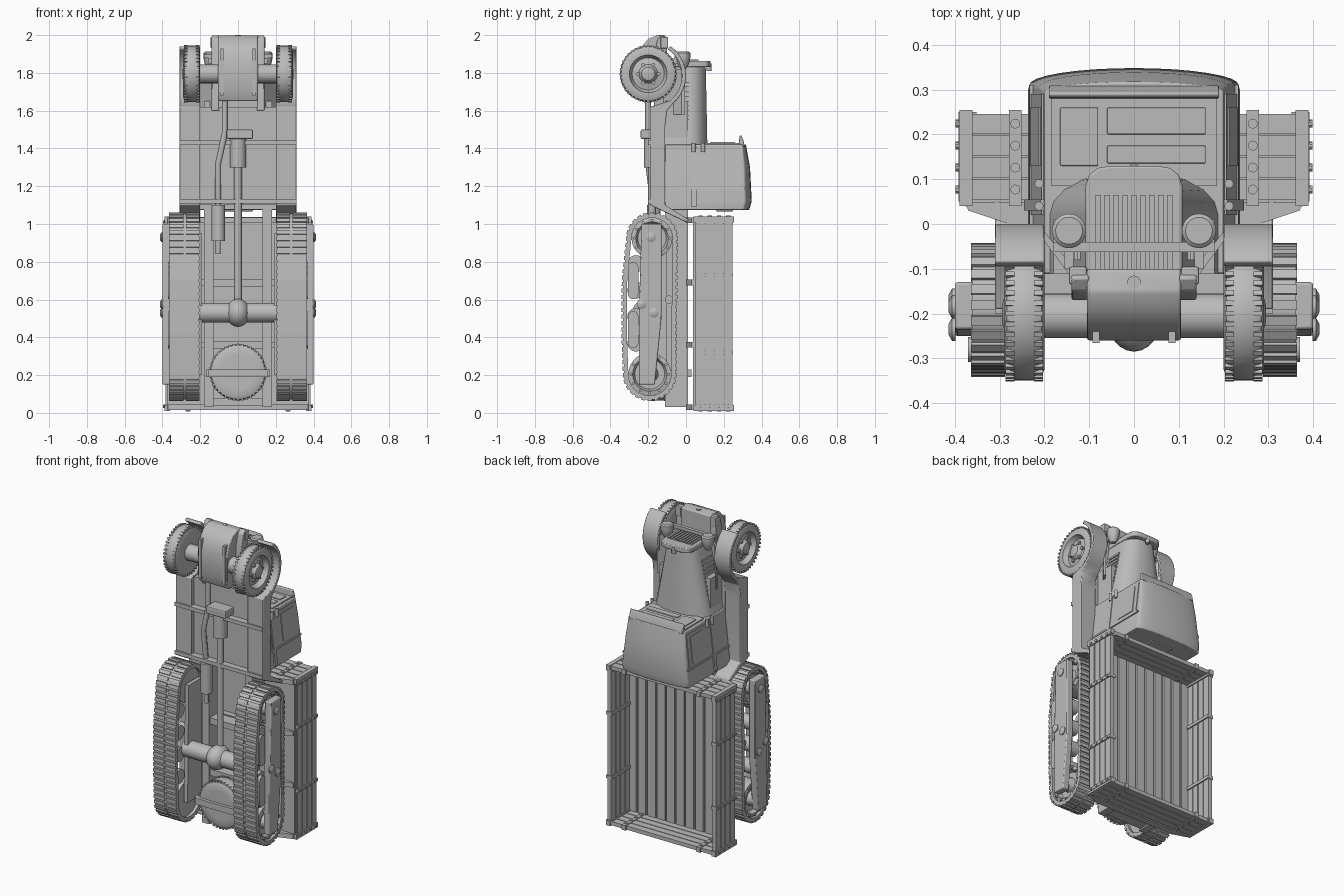
import bpy, bmesh, math
from mathutils import Vector, Matrix
from mathutils.geometry import convex_hull_2d

default_cube = bpy.data.objects.get("Cube")
if default_cube:
    bpy.data.objects.remove(default_cube, do_unlink=True)

grey = bpy.data.materials.new("plain_grey")
grey.use_nodes = True
grey.diffuse_color = (.5, .5, .5, 1)
grey.node_tree.nodes["Principled BSDF"].inputs["Base Color"].default_value = grey.diffuse_color

# Turns local z into the chosen world axis
TURN = {"x": Matrix(((0, 0, 1), (1, 0, 0), (0, 1, 0))),
        "y": Matrix(((0, 1, 0), (0, 0, 1), (1, 0, 0))),
        "z": Matrix.Identity(3)}


def finish(name, bm, mirror=False, bevel=0, smooth=True):
    bmesh.ops.recalc_face_normals(bm, faces=bm.faces[:])
    mesh = bpy.data.meshes.new(name)
    bm.to_mesh(mesh)
    bm.free()
    mesh.materials.append(grey)
    obj = bpy.data.objects.new(name, mesh)
    bpy.context.collection.objects.link(obj)
    if bevel:
        mod = obj.modifiers.new("soft_edges", "BEVEL")
        mod.width, mod.segments = bevel, 2
    if mirror:
        obj.modifiers.new("other_side", "MIRROR")
    if smooth:
        bpy.context.view_layer.objects.active = obj
        obj.select_set(True)
        bpy.ops.object.shade_smooth_by_angle(angle=math.radians(35))
        obj.select_set(False)
    return obj


def box(name, xs, ys, zs, mirror=False, bevel=0):
    lo, hi = map(Vector, zip(xs, ys, zs))
    bm = bmesh.new()
    size = Matrix.Diagonal((*(hi - lo), 1))
    bmesh.ops.create_cube(bm, size=1, matrix=Matrix.Translation((lo + hi) / 2) @ size)
    return finish(name, bm, mirror, bevel, smooth=False)


def add_rings(bm, rings, closed=False):
    loops = [[bm.verts.new(p) for p in ring] for ring in rings]
    count = len(loops[0])
    pairs = list(zip(loops, loops[1:])) + ([(loops[-1], loops[0])] if closed else [])
    for a, b in pairs:
        for i in range(count):
            j = (i + 1) % count
            bm.faces.new((a[i], a[j], b[j], b[i]))
    if not closed:
        bm.faces.new(loops[0])
        bm.faces.new(loops[-1])


def loft(name, rings, mirror=False, bevel=0):
    bm = bmesh.new()
    add_rings(bm, rings)
    return finish(name, bm, mirror, bevel)


def prism(name, axis, points, span, mirror=False, bevel=0):
    return loft(name, [[TURN[axis] @ Vector((u, v, w)) for u, v in points] for w in span], mirror, bevel)


def add_lathe(bm, axis, profile, centre, sides=32):
    rings = []
    for radius, height in profile:
        ring = []
        for i in range(sides):
            a = math.tau * i / sides
            ring.append(Vector(centre) + TURN[axis] @ Vector((radius * math.cos(a), radius * math.sin(a), height)))
        rings.append(ring)
    add_rings(bm, rings)


def lathe(name, axis, profile, centre, mirror=False, sides=32):
    bm = bmesh.new()
    add_lathe(bm, axis, profile, centre, sides)
    return finish(name, bm, mirror)


def cylinder(name, axis, radius, span, centre, mirror=False, sides=24):
    return lathe(name, axis, [(radius, h) for h in span], centre, mirror, sides)


def arc(cu, cv, radius, start, end, steps):
    angles = [math.radians(start + (end - start) * i / steps) for i in range(steps + 1)]
    return [(cu + radius * math.cos(a), cv + radius * math.sin(a)) for a in angles]


def tyre(name, axis, centre, width, mirror):
    # Rounded tyre, dished rim, hub and small tread lugs
    bm = bmesh.new()
    w = width / 2
    add_lathe(bm, axis, [(.09, -w), (.125, -w), (.142, -w * .85), (.149, -w * .5), (.149, w * .5), (.142, w * .85),
                         (.125, w), (.1, w), (.096, w * .7), (.085, w * .3), (.05, w * .5),
                         (.035, w), (.02, w * 1.1)], centre, 48)
    for i in range(40):
        spin = Matrix.Rotation(math.tau * i / 40, 4, "Z")
        for side in (-1, 1):
            place = Matrix.Translation(centre) @ TURN[axis].to_4x4() @ spin @ Matrix.Translation((.147, 0, side * w * .7))
            bmesh.ops.create_cube(bm, size=1, matrix=place @ Matrix.Diagonal((.01, .011, w * .45, 1)))
    for i in range(6):
        a = math.tau * i / 6
        offset = TURN[axis] @ Vector((.055 * math.cos(a), .055 * math.sin(a), 0))
        add_lathe(bm, axis, [(.01, 0), (.01, w * .75)], Vector(centre) + offset, 8)
    return finish(name, bm, mirror)


# Wheels and front axle
tyre("front_wheel", "x", (.245, -.2, 1.795), .09, True)
tyre("spare_wheel", "y", (0, -.14, .215), .1, False)
box("spare_wheel_strap", (-.16, .16), (-.21, -.19), (.19, .23))
box("spare_wheel_hanger", (.14, .17), (-.2, .03), (.19, .23), True)
cylinder("front_axle", "x", .05, (-.23, .23), (0, -.205, 1.795))

# Tracks: a closed belt around the wheels
RUN = [(-.18, .925, .13), (-.192, .205, .135), (-.236, .42, .099), (-.234, .7, .099)]


def belt_points(count):
    cloud = [p for y, z, r in RUN for p in arc(y, z, r, 0, 357, 119)]
    hull = [Vector(cloud[i]) for i in convex_hull_2d(cloud)]
    hull.append(hull[0])
    total = sum((b - a).length for a, b in zip(hull, hull[1:]))
    points, walked, step = [], 0, total / count
    for a, b in zip(hull, hull[1:]):
        length = (b - a).length
        while len(points) < count and len(points) * step < walked + length:
            points.append(a.lerp(b, (len(points) * step - walked) / length))
        walked += length
    return points


outer = belt_points(132)
bm = bmesh.new()
rings = []
for i, p in enumerate(outer):
    along = (outer[(i + 1) % len(outer)] - outer[i - 1]).normalized()
    out = Vector((along.y, -along.x))
    if out.dot(p - Vector((-.19, .55))) < 0:
        out = -out
    inner = p - out * .022
    rings.append([(.206, *p), (.362, *p), (.362, *inner), (.206, *inner)])
    if i % 2 == 0:
        frame = Matrix(((1, 0, 0, 0), (0, out.x, along.x, p.x), (0, out.y, along.y, p.y), (0, 0, 0, 1)))
        for x, w in ((.24, .07), (.326, .076)):
            bmesh.ops.create_cube(bm, size=1, matrix=frame @ Matrix.Translation((x, .001, 0)) @ Matrix.Diagonal((w, .012, .022, 1)))
add_rings(bm, rings, closed=True)
finish("track_belt", bm, True, smooth=False)

for label, (y, z, r) in zip(("drive", "idler"), RUN):
    r -= .022
    lathe(label + "_wheel", "x", [(r, -.06), (r, .06), (r * .8, .065), (r * .7, .04), (r * .4, .04), (r * .3, .08)],
          (.285, y, z), True, 40)
    for p in arc(y, z, r * .88, 0, 330, 11):
        cylinder(label + "_wheel_bolt", "x", .008, (.34, .358), (0, *p), True, 8)
for z in (.37, .51, .65, .79):
    cylinder("road_wheel", "x", .045, (.225, .35), (0, -.265, z), True)
for z in (.44, .7):
    prism("bogie_rocker", "x", arc(-.28, z + .07, .028, 0, 180, 8) + arc(-.28, z - .07, .028, 180, 360, 8), (.33, .37), True)
cylinder("return_roller", "x", .022, (.23, .35), (0, -.09, .6), True)
prism("track_side_beam", "x", [(-.235, 1), (-.13, 1), (-.13, .5), (-.165, .15), (-.25, .15), (-.25, .5)], (.355, .4), True, .006)
prism("track_inner_beam", "x", [(-.23, .95), (-.1, .95), (-.1, .2), (-.24, .2)], (.19, .215), True)
for y, z in ((-.185, .93), (-.235, .575), (-.17, .53)):
    lathe("beam_boss", "x", [(.026, 0), (.026, .008), (.012, .016)], (.398, y, z), True, 16)

# Rear axle, driveline and exhaust
cylinder("rear_axle", "x", .052, (-.23, .23), (0, -.2, .53))
bm = bmesh.new()
bmesh.ops.create_uvsphere(bm, u_segments=24, v_segments=16, radius=1,
                          matrix=Matrix.Translation((0, -.2, .53)) @ Matrix.Diagonal((.063, .085, .075, 1)))
finish("differential", bm)
cylinder("drive_shaft", "z", .02, (.55, 1.34), (0, -.18, 0), sides=16)
cylinder("gearbox", "z", .042, (1.3, 1.48), (0, -.18, 0))
box("gearbox_flange", (-.06, .08), (-.24, -.13), (1.45, 1.5), bevel=.008)
cylinder("muffler", "z", .036, (.91, 1.1), (-.105, -.17, 0))


def pipe(name, points, radius):
    curve = bpy.data.curves.new(name, "CURVE")
    curve.dimensions, curve.bevel_depth, curve.bevel_resolution = "3D", radius, 2
    line = curve.splines.new("POLY")
    line.points.add(len(points) - 1)
    for point, place in zip(line.points, points):
        point.co = (*place, 1)
    curve.materials.append(grey)
    bpy.context.collection.objects.link(bpy.data.objects.new(name, curve))


pipe("exhaust_pipe", [(-.07, -.2, 1.7), (-.07, -.2, 1.48), (-.105, -.2, 1.32), (-.105, -.17, 1.08)], .016)
pipe("tail_pipe", [(-.105, -.17, .93), (-.105, -.17, .84)], .013)

# Chassis and nose pan
box("chassis_rail", (.13, .18), (-.11, .01), (.03, 1.65), True)
for z in (.06, .36, .69, 1.1):
    box("chassis_crossmember", (-.18, .18), (-.1, -.02), (z - .02, z + .02))
prism("front_rail_horn", "x", [(-.17, 1.6), (-.1, 1.6), (-.1, 1.97), (-.12, 2), (-.15, 1.98), (-.17, 1.9)], (.1, .14), True, .006)
prism("nose_pan", "x", [(-.1, 1.65), (-.1, 1.99), (-.15, 2), (-.2, 1.98), (-.24, 1.93), (-.26, 1.86), (-.26, 1.7), (-.24, 1.65)], (-.105, .105), bevel=.006)
box("nose_pan_rib", (.077, .093), (-.266, -.2), (1.68, 1.93), True)
box("front_crossbar", (-.18, .18), (-.062, -.04), (1.88, 1.9))
cylinder("crank_socket", "z", .015, (1.98, 2), (0, -.13, 0), sides=16)
box("tow_bracket", (.105, .145), (-.135, -.095), (1.93, 1.99), True, .005)

# Fenders sweeping into running boards, with slanted inner aprons
upper = arc(-.19, 1.785, .19, 56, -50, 18) + [(-.1, 1.6), (-.11, 1.52), (-.11, 1.1), (.02, 1.02)]
lower = [(.0, 1.01), (-.19, 1.1), (-.19, 1.62)] + arc(-.19, 1.785, .168, -52, 56, 18)
prism("fender_and_running_board", "x", upper + lower, (.2, .31), True, .004)
prism("fender_apron", "z", [(.21, -.005), (.21, -.025), (.11, -.16), (.1, -.14)], (1.58, 1.82), True)
box("floor_pan", (-.2, .2), (-.16, -.11), (1.1, 1.62))
for z in (1.12, 1.43):
    box("floor_pan_bearer", (-.31, .31), (-.2, -.16), (z - .012, z + .012))

# Hood lofted from radiator to cowl
sections = []
for half, top, z in ((.1, .11, 1.85), (.14, .115, 1.65), (.19, .12, 1.41)):
    side = [(half, -.11), (half, .02)] + [(half * math.cos(a), .02 + (top - .02) * math.sin(a)) for a in (.3, .6, .9, 1.2)]
    sections.append([(x, y, z) for x, y in side] + [(-x, y, z) for x, y in reversed(side)])
loft("hood", sections)
shell = [(.108, -.105), (.108, .085), (.1, .11), (.08, .125), (.05, .13)]
shell += [(-x, y) for x, y in reversed(shell)]
prism("radiator_shell", "z", shell, (1.83, 1.862), bevel=.005)
for i in range(9):
    x = -.08 + .02 * i
    box("grille_slat", (x - .006, x + .006), (-.1, .065), (1.858, 1.87))
cylinder("radiator_cap", "z", .013, (1.81, 1.85), (0, .122, 0), sides=12)
for i in range(9):
    z = 1.54 + .025 * i
    half = .19 - (z - 1.41) * .205
    box("hood_louver", (half - .02, half + .005), (-.08, .015), (z, z + .012), True)
lathe("headlight", "z", [(.015, 1.82), (.032, 1.85), (.038, 1.88), (.038, 1.905), (.03, 1.912)], (.145, -.015, 0), True)
box("headlight_post", (.135, .155), (-.1, -.03), (1.85, 1.88), True)


# Cab body with arched roof, narrowing and dropping towards the windscreen
def cab_side(z, out=0):
    return .2 + (1.42 - z) * .115 + out


rings = []
for z, eave, rise in ((1.42, .295, .022), (1.3, .305, .034), (1.12, .31, .038), (1.075, .3, .035)):
    half = cab_side(max(z, 1.1))
    roof = [(half * math.cos(a), eave + rise * math.sin(a), z) for a in [math.pi * i / 16 for i in range(17)]]
    rings.append([(half, -.11, z)] + roof + [(-half, -.11, z)])
loft("cab_body", rings, bevel=.006)
prism("roof_visor", "x", [(.28, 1.42), (.31, 1.41), (.305, 1.44), (.292, 1.47), (.283, 1.465)], (-.19, .19), bevel=.004)
box("windscreen_frame", (-.185, .185), (.085, .285), (1.41, 1.428))
for xs, ys in (((-.165, -.08), (.13, .26)), ((-.06, .16), (.2, .26)), ((-.06, .16), (.135, .175))):
    box("windscreen_pane", xs, ys, (1.425, 1.434), bevel=.003)


def side_plate(name, ys, zs, out):
    # Plate lying on the slanted cab side
    outline = [(cab_side(z, o), z) for z, o in ((zs[0], -.01), (zs[1], -.01), (zs[1], out), (zs[0], out))]
    loft(name, [[(x, y, z) for x, z in outline] for y in ys], True)


side_plate("door_panel", (.02, .29), (1.19, 1.4), .004)
side_plate("door_window", (.13, .26), (1.21, 1.38), .008)
side_plate("cab_belt", (-.11, .31), (1.182, 1.194), .007)
side_plate("door_sill", (.03, .055), (1.09, 1.41), .008)
for y in (.04, .09):
    cylinder("door_hinge", "z", .01, (1.38, 1.43), (.212, y, 0), True, 12)
box("rear_cab_window", (-.08, .08), (.16, .25), (1.067, 1.08), bevel=.004)

# Cargo bed: planked floor and walls
box("bed_floor", (-.375, .375), (.038, .048), (.025, 1.035))
for i in range(11):
    x = -.34 + .068 * i
    box("floor_plank", (x - .028, x + .028), (.045, .06), (.03, 1.03))
for i in range(4):
    ys = (.055 + .049 * i, .099 + .049 * i)
    box("side_plank", (.36, .385), ys, (.025, 1.035), True)
    for z in (.027, 1.025):
        box("end_plank", (-.38, .38), ys, (z - .012, z + .012))
        cylinder("end_bolt", "z", .011, (z - .02, z + .02), (.265, ys[0] + .022, 0), True, 12)
    for z in (.035, .32, .73, 1.01):
        cylinder("side_bolt", "x", .009, (.38, .398), (0, ys[0] + .022, z), True, 10)
box("side_backing", (.367, .378), (.05, .245), (.025, 1.035), True)
for z in (.027, 1.025):
    box("end_backing", (-.375, .375), (.05, .245), (z - .006, z + .006))
    for x in (.265, .375):
        box("end_post", (x - .014, x + .014), (.04, .255), (z - .016, z + .016), True)
for z in (.035, .32, .73, 1.01):
    box("side_strap", (.352, .392), (.05, .25), (z - .01, z + .01), True)
for z in (.03, .36, .69, 1.02):
    prism("bed_bearer", "z", [(-.375, .045), (-.37, .03), (-.28, .0), (.28, .0), (.37, .03), (.375, .045)], (z - .015, z + .015))
